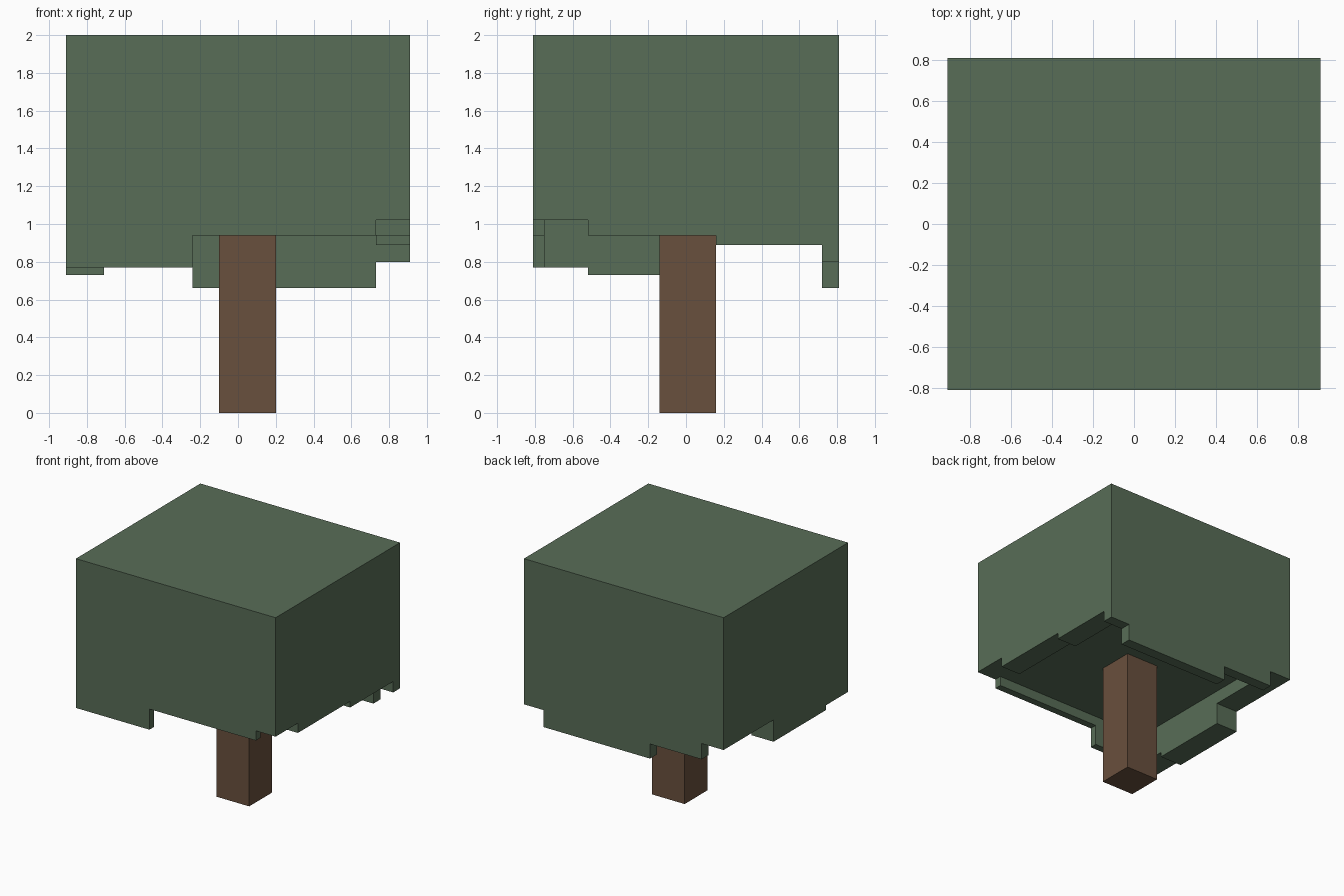
import bpy
import bmesh
from mathutils import Vector

default_cube = bpy.data.objects.get("Cube")
if default_cube:
    bpy.data.objects.remove(default_cube, do_unlink=True)


def make_material(name, colour):
    material = bpy.data.materials.new(name)
    material.use_nodes = True
    material.diffuse_color = colour
    shader = next(n for n in material.node_tree.nodes if n.type == 'BSDF_PRINCIPLED')
    shader.inputs["Base Color"].default_value = colour
    shader.inputs["Roughness"].default_value = 0.9
    return material


def finish_object(name, bm, material):
    mesh = bpy.data.meshes.new(name)
    bm.to_mesh(mesh)
    bm.free()
    mesh.materials.append(material)
    obj = bpy.data.objects.new(name, mesh)
    bpy.context.scene.collection.objects.link(obj)
    return obj


def add_stepped_block(name, x_cuts, y_cuts, bottoms, top, material):
    """Flat-topped block whose underside height is set per grid cell."""
    z_cuts = sorted({h for row in bottoms for h in row} | {top})
    cuts = (x_cuts, y_cuts, z_cuts)

    def solid(cell):
        if any(n < 0 or n >= len(c) - 1 for n, c in zip(cell, cuts)):
            return False
        i, j, k = cell
        return z_cuts[k] >= bottoms[j][i]

    def add_face(bm, cell, axis, side):
        # Corners run counter-clockwise seen from the outside
        u, v = (axis + 1) % 3, (axis + 2) % 3
        loop = [(0, 0), (1, 0), (1, 1), (0, 1)]
        verts = []
        for du, dv in loop if side else reversed(loop):
            corner = list(cell)
            corner[axis] += side
            corner[u] += du
            corner[v] += dv
            verts.append(bm.verts.new(Vector([c[n] for c, n in zip(cuts, corner)])))
        bm.faces.new(verts)

    bm = bmesh.new()
    for i in range(len(x_cuts) - 1):
        for j in range(len(y_cuts) - 1):
            for k in range(len(z_cuts) - 1):
                cell = (i, j, k)
                if not solid(cell):
                    continue
                for axis in range(3):
                    for side in (0, 1):
                        neighbour = list(cell)
                        neighbour[axis] += 1 if side else -1
                        if not solid(neighbour):
                            add_face(bm, cell, axis, side)

    # Weld the cells and merge coplanar faces into clean flat sides
    bmesh.ops.remove_doubles(bm, verts=bm.verts, dist=0.0001)
    bmesh.ops.dissolve_limit(bm, angle_limit=0.01, verts=bm.verts, edges=bm.edges)
    return finish_object(name, bm, material)


leaf_green = make_material("leaf_green", (0.098, 0.153, 0.095, 1))
bark_brown = make_material("bark_brown", (0.141, 0.080, 0.047, 1))

# Canopy: solid block with an uneven rim hanging around a recessed underside
ceiling = 1.02
columns = [-0.91, -0.71, -0.24, 0.73, 0.91]
rows = [-0.81, -0.75, -0.52, 0.16, 0.72, 0.81]
underside = [
    [0.77, 0.77, 0.94, ceiling],     # front rim
    [0.77, ceiling, ceiling, ceiling],
    [0.73, ceiling, ceiling, 0.94],
    [0.91, ceiling, ceiling, 0.89],
    [0.91, 0.78, 0.66, 0.80],        # back rim
]
add_stepped_block("canopy", columns, rows, underside, 2.0, leaf_green)

# Trunk: square post reaching the recessed underside
add_stepped_block("trunk", [-0.10, 0.20], [-0.14, 0.16], [[0.0]], ceiling, bark_brown)
